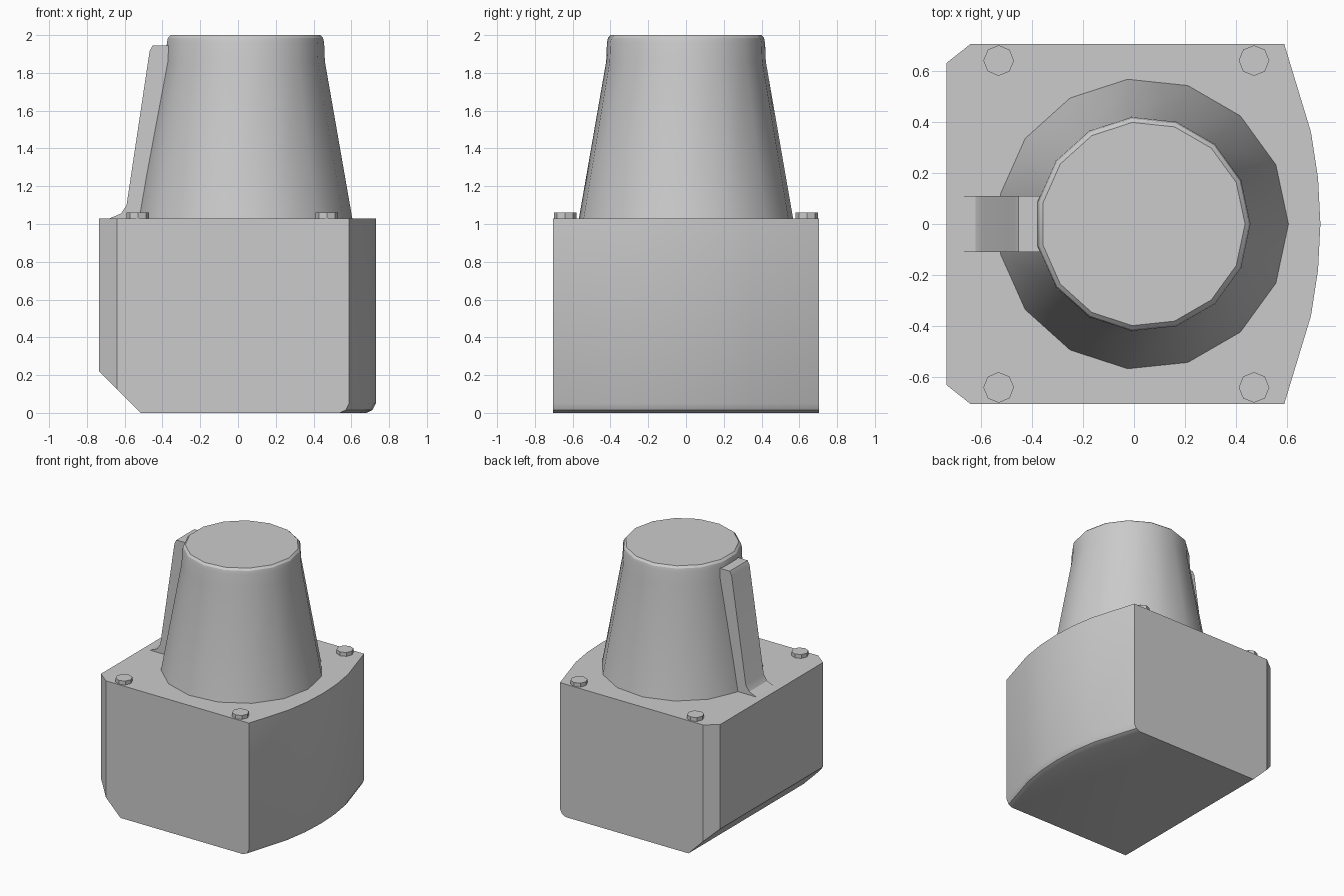
import bpy, bmesh, math
from mathutils import Vector

cube = bpy.data.objects.get("Cube")
if cube:
    bpy.data.objects.remove(cube, do_unlink=True)

grey = bpy.data.materials.new("neutral_grey")
grey.use_nodes = True
colour = (0.6, 0.6, 0.6, 1)
grey.diffuse_color = colour
grey.node_tree.nodes["Principled BSDF"].inputs["Base Color"].default_value = colour

TOP = 1.03        # top of the housing
CONE_X = 0.035    # axis of the dome


def finish(bm, name, angle=30):
    bmesh.ops.recalc_face_normals(bm, faces=bm.faces)
    mesh = bpy.data.meshes.new(name)
    bm.to_mesh(mesh)
    bm.free()
    obj = bpy.data.objects.new(name, mesh)
    bpy.context.collection.objects.link(obj)
    mesh.materials.append(grey)
    bpy.ops.object.select_all(action='DESELECT')
    obj.select_set(True)
    bpy.context.view_layer.objects.active = obj
    bpy.ops.object.shade_smooth_by_angle(angle=math.radians(angle))
    return obj


def loft(rings):
    """Skin a stack of equal closed rings and cap both ends."""
    bm = bmesh.new()
    loops = [[bm.verts.new(p) for p in ring] for ring in rings]
    for low, high in zip(loops, loops[1:]):
        for i in range(len(low)):
            j = (i + 1) % len(low)
            bm.faces.new((low[i], low[j], high[j], high[i]))
    bm.faces.new(loops[0])
    bm.faces.new(loops[-1])
    return bm


# Housing: chamfered on one side, bowed on the other with a rounded lower edge
flat = [(-0.64, 0.705), (-0.735, 0.63), (-0.735, -0.63), (-0.64, -0.705)]
bow = [(0.73 - 0.285 * y * y, y) for y in (-0.705, -0.36, -0.18, 0, 0.18, 0.36, 0.705)]
layers = [(0, 0.05), (0.015, 0.018), (0.05, 0), (TOP, 0)]
bm = loft([[(x, y, z) for x, y in flat] + [(x - inset, y, z) for x, y in bow]
           for z, inset in layers])
# Slanted cut along the lower edge of the flat side
cut = bmesh.ops.bisect_plane(bm, geom=bm.verts[:] + bm.edges[:] + bm.faces[:],
                             plane_co=(-0.735, 0, 0.22), plane_no=(-1, 0, -1),
                             clear_outer=True)
bmesh.ops.holes_fill(bm, edges=[e for e in bm.edges if e.is_boundary], sides=0)
finish(bm, "housing")

# Tapered dome with a softened rim
SIDES = 15
profile = [(0.57, TOP), (0.425, 1.86), (0.421, 1.96), (0.415, 1.985), (0.4, 2.0)]
bm = loft([[(CONE_X + r * math.cos(math.tau * i / SIDES),
             r * math.sin(math.tau * i / SIDES), z) for i in range(SIDES)]
           for r, z in profile])
finish(bm, "tapered_dome")

# Rib up the side of the dome, flaring out at its foot
rib = [(-0.45, TOP), (-0.68, TOP), (-0.62, 1.055), (-0.59, 1.1),
       (-0.468, 1.915), (-0.452, 1.945), (-0.34, 1.945)]
bm = loft([[(x, y, z) for x, z in rib] for y in (-0.11, 0.11)])
finish(bm, "side_rib")

# Corner bolts
for x, end in ((-0.53, "right"), (0.47, "left")):
    for y, side in ((-0.64, "front"), (0.64, "back")):
        bm = bmesh.new()
        bmesh.ops.create_cone(bm, cap_ends=True, segments=8, radius1=0.06,
                              radius2=0.06, depth=0.04)
        bmesh.ops.translate(bm, verts=bm.verts, vec=Vector((x, y, TOP + 0.01)))
        finish(bm, f"bolt_{side}_{end}")
